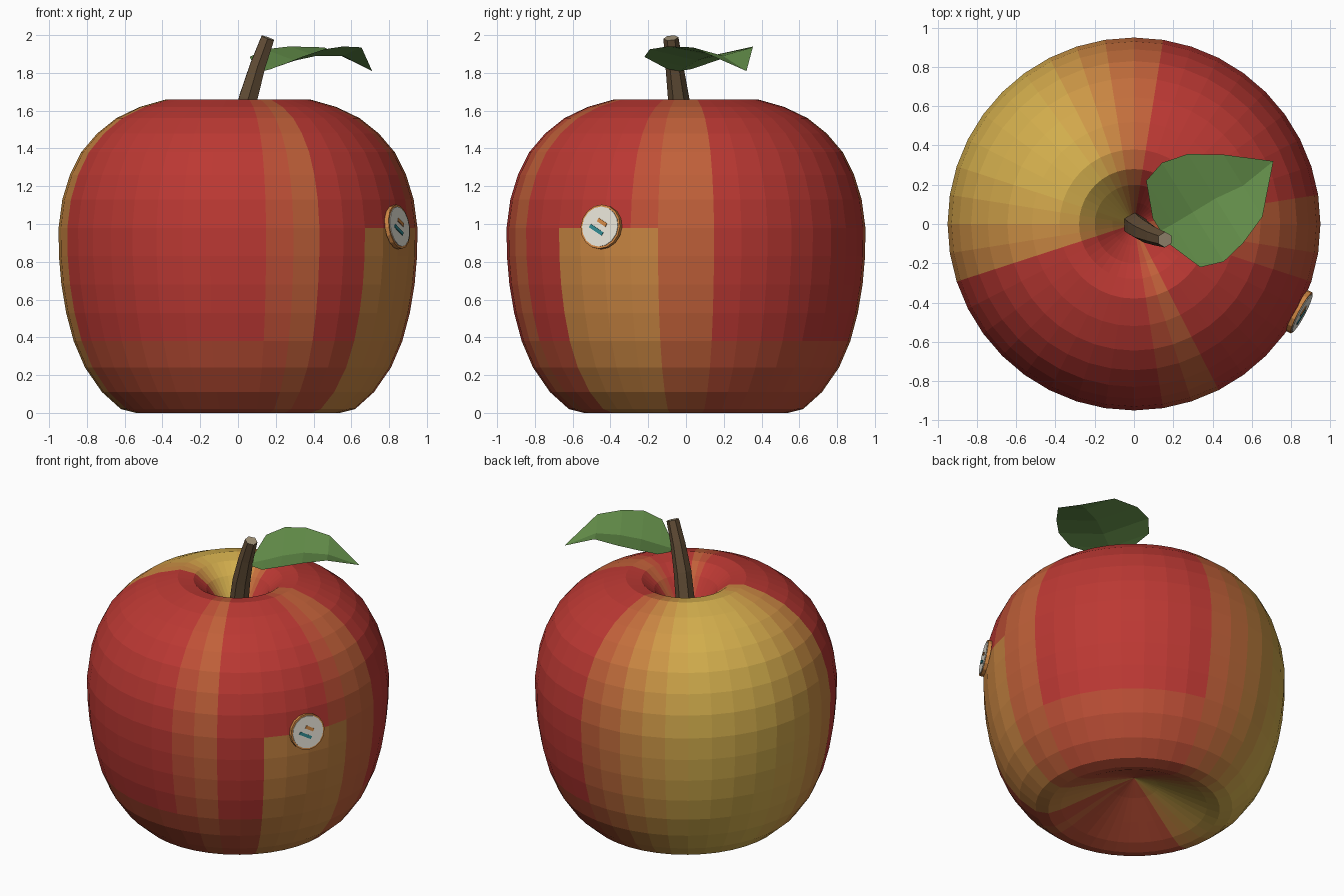
import bpy, bmesh, math
from mathutils import Vector, Matrix

if "Cube" in bpy.data.objects:
    bpy.data.objects.remove(bpy.data.objects["Cube"])


def material(name, rgb):
    m = bpy.data.materials.new(name)
    m.diffuse_color = (*rgb, 1)
    m.use_nodes = True
    m.node_tree.nodes["Principled BSDF"].inputs["Base Color"].default_value = m.diffuse_color
    return m


def finish(name, bm, mats, recalc=True):
    if recalc:
        bmesh.ops.recalc_face_normals(bm, faces=bm.faces)
    me = bpy.data.meshes.new(name)
    bm.to_mesh(me)
    bm.free()
    for m in mats:
        me.materials.append(m)
    ob = bpy.data.objects.new(name, me)
    bpy.context.collection.objects.link(ob)
    return ob


def bridge(bm, a, b):
    n = len(a)
    return [bm.faces.new((a[i], a[(i + 1) % n], b[(i + 1) % n], b[i])) for i in range(n)]


# Apple body: lathed profile with a dimple at each end
SIDES = 40
profile = [(0.15, 0.17), (0.32, 0.09), (0.46, 0.025), (0.54, 0.0), (0.62, 0.02),
           (0.72, 0.11), (0.81, 0.24), (0.87, 0.38), (0.91, 0.53), (0.935, 0.68),
           (0.948, 0.83), (0.95, 0.98), (0.93, 1.13), (0.89, 1.26), (0.83, 1.38),
           (0.745, 1.48), (0.645, 1.56), (0.52, 1.62), (0.38, 1.66), (0.28, 1.645),
           (0.20, 1.58), (0.11, 1.46), (0.05, 1.37)]
STEPS = 10
red, yellow = Vector((0.50, 0.04, 0.033)), Vector((0.66, 0.43, 0.075))
skin = [material(f"skin_{i}", red.lerp(yellow, i / STEPS)) for i in range(STEPS + 1)]
blush = dict(zip(range(9, 22), (2, 3, 5, 7, 9, 10, 10, 10, 10, 9, 8, 6, 5)))
blush.update({31: 1, 32: 2, 38: 1, 39: 2, 0: 2})


def skin_index(column, z):
    if 35 <= column <= 38 and z < 0.98:
        return 5
    return blush.get(column, 1 if z < 0.36 else 0)


bm = bmesh.new()
rings = []
for r, z in profile:
    rings.append([bm.verts.new((r * math.cos(math.tau * i / SIDES),
                                r * math.sin(math.tau * i / SIDES), z)) for i in range(SIDES)])
for lo, hi in zip(rings, rings[1:]):
    for c, f in enumerate(bridge(bm, lo, hi)):
        f.material_index = skin_index(c, f.calc_center_median().z)
for ring, z in ((rings[0], 0.23), (rings[-1], 1.34)):
    tip = bm.verts.new((0, 0, z))
    for c in range(SIDES):
        f = bm.faces.new((ring[c], ring[(c + 1) % SIDES], tip))
        f.material_index = skin_index(c, z)
finish("apple_body", bm, skin)

# Stem: six-sided, bending and tapering
path = [Vector(p) for p in ((0, 0, 1.33), (0.02, -0.018, 1.5), (0.055, -0.04, 1.67),
                            (0.105, -0.062, 1.84), (0.158, -0.08, 1.985))]
radii = (0.062, 0.06, 0.056, 0.047, 0.04)
bm = bmesh.new()
rings = []
for i, (p, r) in enumerate(zip(path, radii)):
    d = path[min(i + 1, 4)] - path[max(i - 1, 0)]
    q = Vector((0, 0, 1)).rotation_difference(d)
    angles = [math.pi / 2 + math.tau * k / 6 for k in range(6)]
    rings.append([bm.verts.new(p + q @ Vector((r * math.cos(a), r * math.sin(a), 0)))
                  for a in angles])
for lo, hi in zip(rings, rings[1:]):
    bridge(bm, lo, hi)
bm.faces.new(rings[0])
bm.faces.new(rings[-1]).material_index = 1
finish("stem", bm, [material("bark", (0.13, 0.08, 0.04)),
                    material("cut_wood", (0.36, 0.29, 0.19))])

# Leaf: thin sheet folded along its midrib; rows of (x, y, rib z, half width, edge z)
rows = [(0.135, -0.035, 1.81, 0.075, 1.82), (0.2, 0.0, 1.83, 0.26, 1.885),
        (0.3, 0.06, 1.865, 0.297, 1.925), (0.415, 0.13, 1.89, 0.267, 1.94),
        (0.555, 0.195, 1.89, 0.187, 1.935)]
side = Vector((-0.53, 0.848, 0))
bm = bmesh.new()
lines = []
for x, y, z, w, e in rows:
    rib = Vector((x, y, z))
    lift = Vector((0, 0, e - z))
    lines.append([bm.verts.new(v) for v in (rib - side * w + lift, rib, rib + side * w + lift)])
for a, b in zip(lines, lines[1:]):
    for k in (0, 1):
        bm.faces.new((a[k], b[k], b[k + 1], a[k + 1]))
tip = bm.verts.new((0.71, 0.32, 1.81))
for k in (0, 1):
    bm.faces.new((lines[-1][k], tip, lines[-1][k + 1]))
finish("leaf", bm, [material("leaf_green", (0.13, 0.28, 0.07))], recalc=False)

# Sticker: round label with two plain bars, facing outwards on the right side
yaw, tilt = math.radians(-28), math.radians(8)
normal = Vector((math.cos(yaw) * math.cos(tilt), math.sin(yaw) * math.cos(tilt), math.sin(tilt)))
across = Vector((-math.sin(yaw), math.cos(yaw), 0))
up = normal.cross(across)
frame = Matrix((across, up, normal)).transposed().to_4x4()
frame.translation = Vector((0.847, -0.45, 0.985))


def disc(name, radius, depth, height, mat):
    bm = bmesh.new()
    bmesh.ops.create_cone(bm, cap_ends=True, segments=16, radius1=radius, radius2=radius,
                          depth=depth, matrix=frame @ Matrix.Translation((0, 0, height)))
    finish(name, bm, [mat])


def bar(name, x, y, length, mat):
    bm = bmesh.new()
    m = (frame @ Matrix.Translation((x, y, 0.013)) @ Matrix.Rotation(math.radians(-30), 4, 'Z')
         @ Matrix.Diagonal((length, 0.02, 0.006, 1)))
    bmesh.ops.create_cube(bm, size=1, matrix=m)
    finish(name, bm, [mat])


orange = material("label_orange", (0.65, 0.25, 0.06))
disc("sticker_rim", 0.118, 0.024, -0.004, orange)
disc("sticker_face", 0.107, 0.02, 0.002, material("label_white", (0.8, 0.77, 0.68)))
bar("sticker_bar_upper", 0.012, 0.022, 0.06, orange)
bar("sticker_bar_lower", -0.02, -0.018, 0.09, material("label_teal", (0.03, 0.25, 0.28)))
